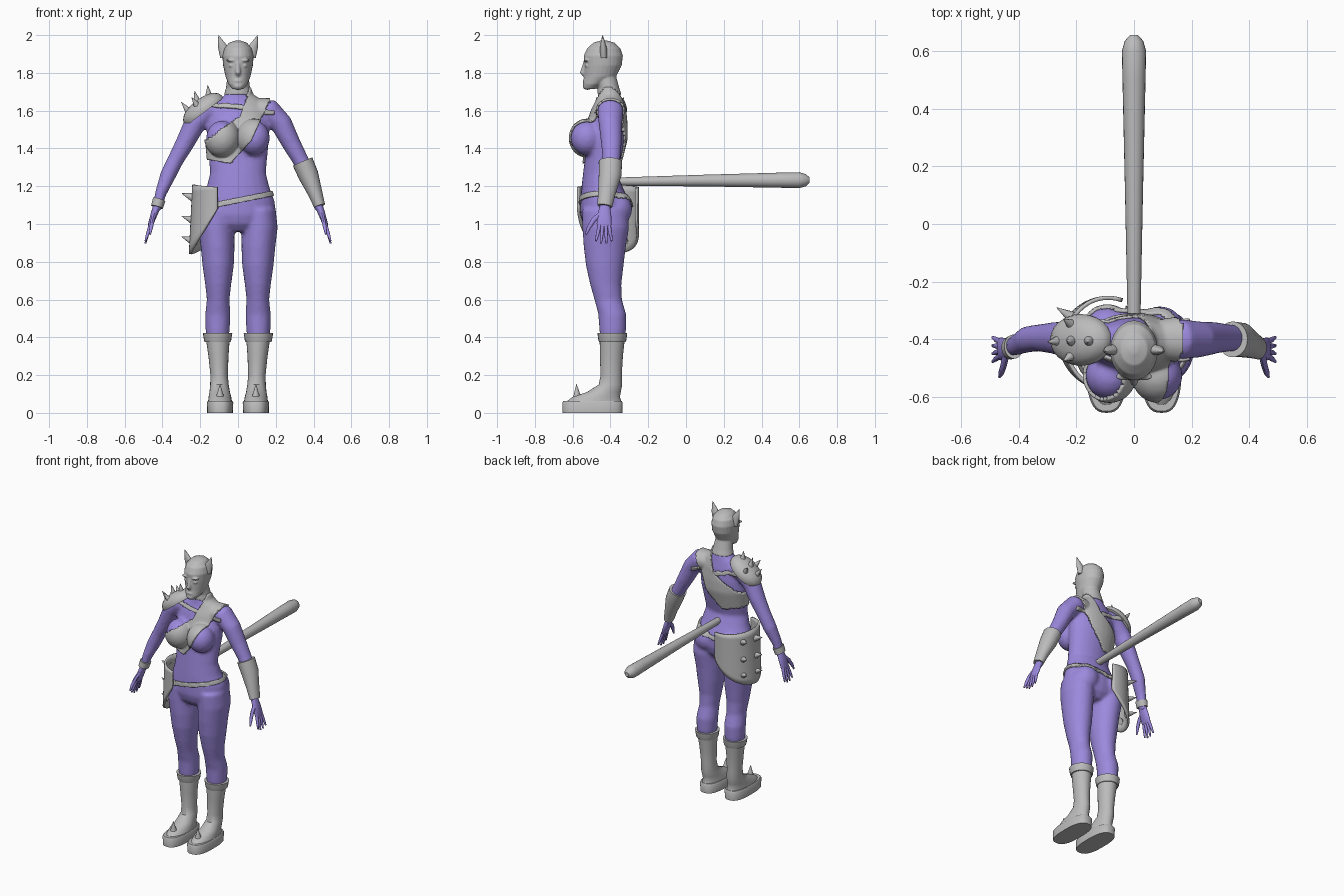
import bpy, bmesh, math
from mathutils import Vector, Matrix

if "Cube" in bpy.data.objects:
    bpy.data.objects.remove(bpy.data.objects["Cube"])


def material(name, rgb):
    m = bpy.data.materials.new(name)
    m.use_nodes = True
    m.diffuse_color = (*rgb, 1)
    m.node_tree.nodes["Principled BSDF"].inputs["Base Color"].default_value = (*rgb, 1)
    return m


GRAY = material("armor gray", (0.5, 0.5, 0.5))
PURPLE = material("skin purple", (0.33, 0.25, 0.72))
UP = (0, 0, 1)


def finish(name, bm, mats, angle=40):
    bmesh.ops.recalc_face_normals(bm, faces=bm.faces)
    me = bpy.data.meshes.new(name)
    bm.to_mesh(me)
    bm.free()
    for m in mats:
        me.materials.append(m)
    ob = bpy.data.objects.new(name, me)
    bpy.context.collection.objects.link(ob)
    select([ob])
    bpy.ops.object.shade_smooth_by_angle(angle=math.radians(angle))
    return ob


def select(obs):
    bpy.ops.object.select_all(action='DESELECT')
    for o in obs:
        o.select_set(True)
    bpy.context.view_layer.objects.active = obs[0]


def loft(name, rings, mat, hint=(1, 0, 0), axis=None, n=24, sq=1.0):
    """Skin elliptical rings (x, y, z, radius along hint, other radius)."""
    bm = bmesh.new()
    pts = [Vector(r[:3]) for r in rings]
    power = lambda c: math.copysign(abs(c) ** sq, c)
    loops = []
    for i, r in enumerate(rings):
        t = Vector(axis) if axis else pts[min(i + 1, len(pts) - 1)] - pts[max(i - 1, 0)]
        t.normalize()
        u = Vector(hint)
        u = (u - t * u.dot(t)).normalized()
        v = t.cross(u)
        angles = [k * math.tau / n for k in range(n)]
        loops.append([bm.verts.new(pts[i] + u * r[3] * power(math.cos(a)) + v * r[4] * power(math.sin(a)))
                      for a in angles])
    for a, b in zip(loops, loops[1:]):
        for k in range(n):
            bm.faces.new((a[k], a[(k + 1) % n], b[(k + 1) % n], b[k]))
    bm.faces.new(loops[0])
    bm.faces.new(loops[-1])
    return finish(name, bm, [mat])


def blob(name, loc, size, mat):
    bm = bmesh.new()
    bmesh.ops.create_uvsphere(bm, u_segments=24, v_segments=16, radius=1,
                              matrix=Matrix.Translation(loc) @ Matrix.Diagonal((*size, 1)))
    return finish(name, bm, [mat])


def spike(name, base, tip, r):
    return loft(name, [(*base, r, r), (*tip, 0.001, 0.001)], GRAY, hint=(0, 1, 0), n=12)


def fuse(name, parts, voxel, steps):
    """Melt overlapping parts into one smooth skin."""
    select(parts)
    bpy.ops.object.join()
    ob = bpy.context.object
    ob.name = name
    mod = ob.modifiers.new("melt", 'REMESH')
    mod.mode, mod.voxel_size = 'VOXEL', voxel
    mod = ob.modifiers.new("relax", 'SMOOTH')
    mod.iterations = steps
    for m in list(ob.modifiers):
        bpy.ops.object.modifier_apply(modifier=m.name)
    bpy.ops.object.shade_smooth()
    return ob


def cut(bm, planes):
    """Slice along planes z = z0 + a*x + b*y."""
    for z0, a, b in planes:
        bmesh.ops.bisect_plane(bm, geom=bm.verts[:] + bm.edges[:] + bm.faces[:],
                               plane_co=(0, 0, z0), plane_no=Vector((-a, -b, 1)).normalized())


def shell(name, source, planes, keep, lift=0.009):
    """Garment cut from the body surface and lifted off it."""
    bm = bmesh.new()
    bm.from_mesh(source.data)
    cut(bm, planes)
    bm.normal_update()
    for co, v in [(v.co + v.normal * lift, v) for v in bm.verts]:
        v.co = co
    drop = [f for f in bm.faces if not keep(f.calc_center_median())]
    bmesh.ops.delete(bm, geom=drop, context='FACES')
    for f in bm.faces:
        f.material_index = 0
    ob = finish(name, bm, [GRAY])
    mod = ob.modifiers.new("thickness", 'SOLIDIFY')
    mod.thickness, mod.offset = 0.012, -1
    return ob


# Body: torso, breasts, buttocks, legs and arms melted together
torso = [(1.72, -.41, .06, .053), (1.68, -.405, .07, .06), (1.65, -.405, .115, .066), (1.6, -.41, .15, .083),
         (1.52, -.42, .165, .1), (1.45, -.425, .165, .105), (1.35, -.44, .155, .095), (1.27, -.455, .148, .09),
         (1.2, -.445, .165, .108), (1.12, -.43, .195, .13), (1.05, -.43, .2, .13), (1.0, -.43, .17, .115),
         (.96, -.43, .08, .08)]
leg = [(.11, -.43, 1.08, .09, .12), (.115, -.425, .98, .095, .124), (.108, -.43, .88, .09, .112),
       (.105, -.43, .78, .083, .1), (.105, -.425, .68, .069, .083), (.105, -.412, .6, .06, .073),
       (.107, -.39, .52, .067, .074), (.108, -.388, .44, .064, .071), (.108, -.39, .36, .055, .06)]
arm = [(.1, -.4, 1.605, .06, .05), (.165, -.4, 1.6, .07, .064), (.23, -.4, 1.53, .062, .058),
       (.28, -.395, 1.43, .055, .05), (.33, -.395, 1.34, .047, .043), (.37, -.4, 1.26, .046, .042),
       (.41, -.42, 1.16, .036, .03), (.432, -.43, 1.07, .03, .022)]
flip = lambda rings, s: [(r[0] * s, *r[1:]) for r in rings]
parts = [loft("torso", [(0, *r[1:2], r[0], *r[2:]) for r in torso], PURPLE, axis=UP)]
for s in (-1, 1):
    parts += [blob("breast", (.085 * s, -.525, 1.455), (.083, .085, .092), PURPLE),
              blob("buttock", (.09 * s, -.368, 1.08), (.085, .083, .09), PURPLE),
              loft("leg", flip(leg, s), PURPLE, axis=UP),
              loft("arm", flip(arm, s), PURPLE, hint=(0, 1, 0))]
body = fuse("body", parts, 0.011, 4)

# Garments that hug the body
upper = [(1.54, 2.75, 0), (1.563, .69, 0)]
lower = [(1.286, 2.2, 0), (1.364, 1.09, 0), (1.313, -.18, 0)]
top_of = lambda planes, p: max(z0 + a * p.x + b * p.y for z0, a, b in planes)
shell("chest_sash", body, upper + lower,
      lambda p: abs(p.x) < .21 and top_of(lower, p) < p.z < top_of(upper, p), .012)


def band(name, z0, a, b, half, reach):
    edges = [(z0 - half, a, b), (z0 + half, a, b)]
    shell(name, body, edges, lambda p: abs(p.x) < reach and top_of(edges[:1], p) < p.z < top_of(edges[1:], p))


band("pauldron_strap", 1.474, -.15, -.3, .013, .19)
band("belt", 1.125, .2, 0, .014, .26)

# Shorts coloured on the body between belt and hems
bm = bmesh.new()
bm.from_mesh(body.data)
waist, hems = (1.125, .2, 0), [(.965, .2, 0), (.965, -.2, 0)]
cut(bm, [waist] + hems)
for f in bm.faces:
    p = f.calc_center_median()
    f.material_index = int(abs(p.x) < .27 and top_of(hems, p) < p.z < top_of([waist], p))
bm.to_mesh(body.data)
bm.free()
body.data.materials.clear()
for m in (PURPLE, GRAY):
    body.data.materials.append(m)

# Masked head with face features
skull = [(1.715, -.51, .03, .03), (1.74, -.49, .05, .055), (1.78, -.455, .066, .085), (1.84, -.44, .079, .1),
         (1.89, -.438, .083, .104), (1.93, -.435, .074, .088), (1.96, -.435, .047, .055), (1.972, -.435, .012, .014)]
neck = [(1.685, -.405, .074, .064), (1.72, -.41, .064, .057), (1.79, -.43, .055, .058)]
parts = [loft(n, [(0, r[1], r[0], r[2], r[3]) for r in rings], GRAY, axis=UP)
         for n, rings in (("skull", skull), ("neck", neck))]
parts += [loft("nose", [(0, -.533, 1.865, .008, .008), (0, -.546, 1.8, .014, .016), (0, -.535, 1.785, .01, .01)], GRAY),
          blob("lips", (0, -.534, 1.757), (.025, .013, .01), GRAY),
          blob("chin", (0, -.522, 1.73), (.03, .025, .02), GRAY)]
for s in (-1, 1):
    parts += [blob("eye", (.033 * s, -.524, 1.838), (.017, .012, .008), GRAY),
              blob("brow", (.036 * s, -.529, 1.866), (.028, .013, .008), GRAY)]
fuse("head", parts, 0.005, 2)

# Mirrored limbs: ears, hands and boots
fingers = [(-.408, -.393), (-.424, -.422), (-.441, -.45), (-.457, -.477)]
shaft = [(.4, -.39, .064, .067), (.3, -.395, .053, .061), (.2, -.396, .046, .056), (.15, -.4, .049, .062),
         (.11, -.435, .054, .09), (.085, -.475, .06, .125), (.055, -.49, .064, .15)]
for s, side in ((-1, "right"), (1, "left")):
    loft(side + "_ear", flip([(.06, -.435, 1.88, .034, .02), (.075, -.437, 1.93, .03, .018),
                              (.09, -.44, 1.965, .016, .011), (.103, -.442, 2.0, .001, .001)], s), GRAY, axis=UP)
    loft(side + "_palm", flip([(.43, -.43, 1.09, .028, .021), (.445, -.432, 1.05, .036, .018),
                               (.462, -.433, 1.0, .04, .014), (.467, -.433, .985, .034, .009)], s),
         PURPLE, hint=(0, 1, 0))
    for i, (y0, y1) in enumerate(fingers):
        end = .91 if i in (0, 3) else .897
        loft(f"{side}_finger_{i + 1}", flip([(.463, y0, 1.0, .01, .01), (.478, (y0 + y1) / 2, .95, .0095, .009),
                                            (.49, y1, end, .005, .005)], s), PURPLE, hint=(0, 1, 0), n=10)
    loft(side + "_thumb", flip([(.442, -.445, 1.06, .014, .012), (.452, -.49, 1.02, .013, .011),
                                (.46, -.515, .98, .011, .01), (.466, -.53, .945, .005, .005)], s),
         PURPLE, hint=(0, 1, 0), n=10)
    loft(side + "_boot", flip([(.107 - .035 * (.4 - r[0]), r[1], r[0], r[2], r[3]) for r in shaft], s), GRAY, axis=UP)
    loft(side + "_boot_cuff", flip([(.108, -.39, .375, .068, .07), (.108, -.39, .385, .072, .074),
                                    (.108, -.39, .423, .078, .079), (.108, -.39, .424, .064, .066)], s), GRAY, axis=UP)
    loft(side + "_sole", flip([(.095, -.495, 0, .068, .158), (.095, -.495, .055, .07, .16),
                               (.095, -.495, .064, .064, .154)], s), GRAY, axis=UP, n=40, sq=.75)
    spike(side + "_toe_spike", (.095 * s, -.575, .065), (.095 * s, -.58, .152), .027)

# Left bracer and right wristband
loft("left_bracer", [(.342, -.4, 1.33, .062, .056), (.372, -.402, 1.26, .06, .054), (.41, -.42, 1.16, .046, .038),
                     (.432, -.43, 1.095, .04, .03)], GRAY, hint=(0, 1, 0))
loft("right_wristband", [(-.417, -.425, 1.13, .042, .034), (-.429, -.43, 1.09, .04, .032)], GRAY, hint=(0, 1, 0))

# Spiked right pauldron
tilt = Vector((-.6, 0, .8))
centre = Vector((-.185, -.402, 1.605))
loft("pauldron", [(*(centre + tilt * h), .125 * k, .09 * k) for h, k in
                  ((-.015, .98), (0, 1), (.02, .94), (.04, .77), (.053, .5), (.06, .1))], GRAY, axis=tilt)
studs = [((-.26, -.405, 1.595), (-.3, -.41, 1.645)), ((-.215, -.405, 1.645), (-.23, -.41, 1.705)),
         ((-.155, -.405, 1.675), (-.16, -.41, 1.735)), ((-.215, -.35, 1.625), (-.245, -.33, 1.67)),
         ((-.215, -.455, 1.625), (-.245, -.475, 1.67))]
for i, (a, b) in enumerate(studs):
    spike(f"pauldron_spike_{i + 1}", a, b, .02)

# Curved hip guard wrapping the right thigh
bm = bmesh.new()
cols, rows, grid = 28, 10, []
for i in range(cols + 1):
    a = -1.45 + 3.35 * i / cols
    low = .84 + (.24 * (-a / 1.45) ** 1.6 if a < 0 else .17 * (a / 1.9) ** 2.5)
    column = []
    for j in range(rows + 1):
        z = low + (1.21 - .01 * abs(a) - low) * j / rows
        out = .145 + .05 * (1.21 - z)
        column.append(bm.verts.new((-.09 - out * math.cos(a), -.414 + .158 * math.sin(a), z)))
    grid.append(column)
for a, b in zip(grid, grid[1:]):
    for j in range(rows):
        bm.faces.new((a[j], b[j], b[j + 1], a[j + 1]))
guard = finish("hip_guard", bm, [GRAY])
mod = guard.modifiers.new("thickness", 'SOLIDIFY')
mod.thickness, mod.offset = .014, 0
for i, z in enumerate((1.14, 1.02, .91)):
    for j, y in enumerate((-.42, -.33)):
        x = -.235 + .03 * j
        spike(f"hip_spike_{i + 1}_{j + 1}", (x, y, z), (x - .063, y + .04 * j, z + .022), .025)

# Club standing out behind the back
loft("club", [(0, -.37, 1.225, .021, .021), (0, -.3, 1.225, .023, .023), (0, .1, 1.23, .031, .031),
              (0, .5, 1.232, .04, .04), (0, .6, 1.232, .042, .042), (0, .635, 1.232, .032, .032),
              (0, .655, 1.232, .014, .014)], GRAY, n=20)
